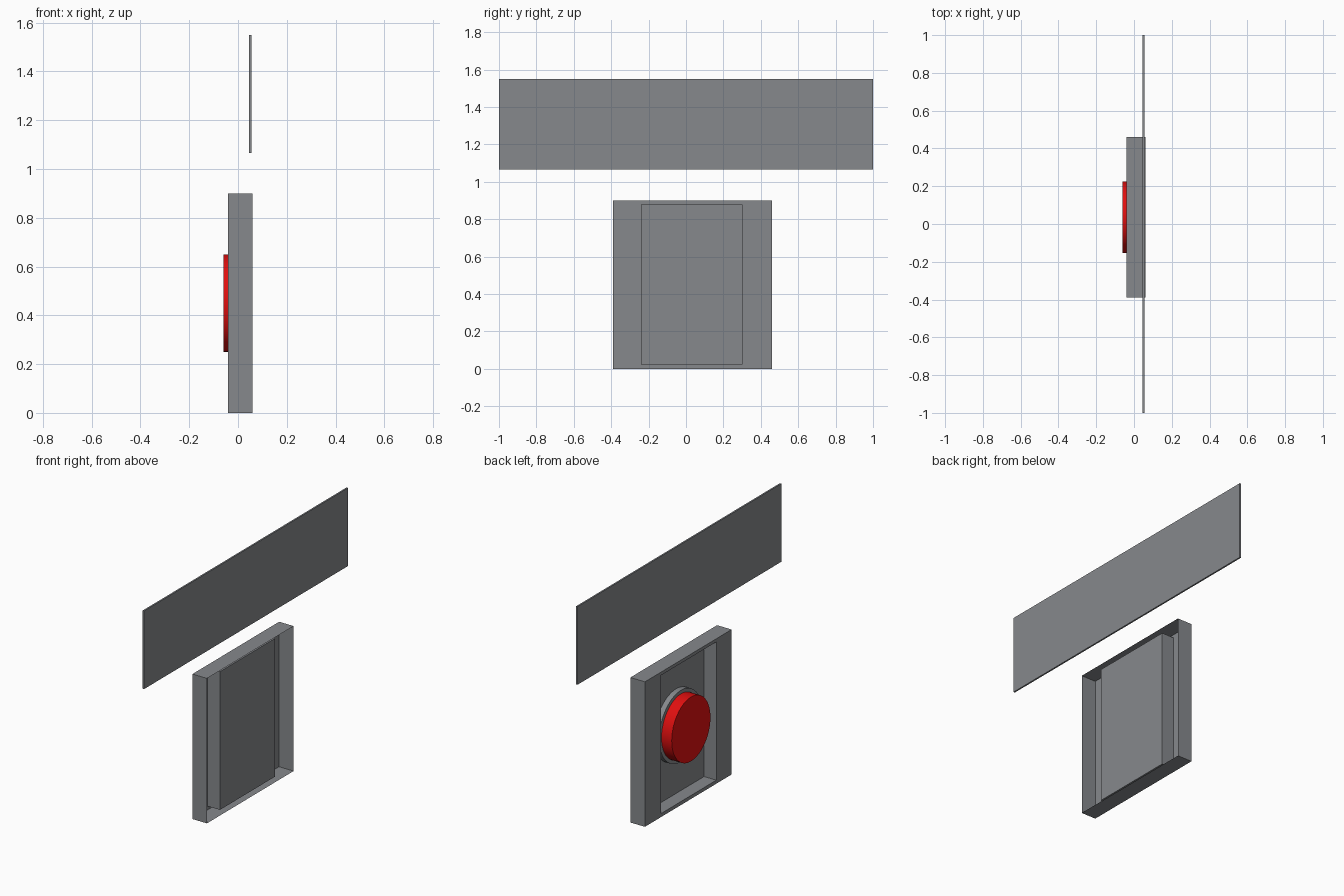
import bpy, bmesh, math
from mathutils import Matrix

if "Cube" in bpy.data.objects:
    bpy.data.objects.remove(bpy.data.objects["Cube"])


def material(name, rgb):
    m = bpy.data.materials.new(name)
    m.diffuse_color = (*rgb, 1)
    m.use_nodes = True
    m.node_tree.nodes["Principled BSDF"].inputs["Base Color"].default_value = m.diffuse_color
    return m


grey = material("steel grey", (0.24, 0.25, 0.265))
red = material("button red", (0.75, 0.005, 0.005))


def finish(name, bm, mat):
    mesh = bpy.data.meshes.new(name)
    bmesh.ops.recalc_face_normals(bm, faces=bm.faces)
    bm.to_mesh(mesh)
    bm.free()
    mesh.materials.append(mat)
    ob = bpy.data.objects.new(name, mesh)
    bpy.context.collection.objects.link(ob)
    return ob


def box(name, x0, x1, y0, y1, z0, z1, mat):
    bm = bmesh.new()
    bmesh.ops.create_cube(bm, size=1)
    for v in bm.verts:
        v.co = ((x0 + x1) / 2 + v.co.x * (x1 - x0),
                (y0 + y1) / 2 + v.co.y * (y1 - y0),
                (z0 + z1) / 2 + v.co.z * (z1 - z0))
    return finish(name, bm, mat)


def disc(name, x0, x1, ry, rz, mat):
    # Cylinder along x, centred on the button
    bm = bmesh.new()
    bmesh.ops.create_cone(bm, cap_ends=True, segments=48, radius1=1, radius2=1,
                          depth=x1 - x0, matrix=Matrix.Rotation(math.pi / 2, 4, 'Y'))
    for v in bm.verts:
        v.co = (v.co.x + (x0 + x1) / 2, 0.036 + v.co.y * ry, 0.45 + v.co.z * rz)
    ob = finish(name, bm, mat)
    bpy.ops.object.select_all(action='DESELECT')
    bpy.context.view_layer.objects.active = ob
    ob.select_set(True)
    bpy.ops.object.shade_smooth_by_angle(angle=math.radians(35))
    return ob


# Wide sign plate above
box("sign_plate", 0.045, 0.055, -1, 1, 1.065, 1.55, grey)

# Housing: open shell, with a pocket pressed in from the -x side
outer = (-0.39, 0.46, 0.0, 0.90)
inner = (-0.24, 0.302, 0.022, 0.88)
bm = bmesh.new()
rings = []
for x, (y0, y1, z0, z1) in ((0.06, outer), (-0.04, outer), (-0.04, inner), (0.044, inner)):
    rings.append([bm.verts.new((x, y, z))
                  for y, z in ((y0, z0), (y1, z0), (y1, z1), (y0, z1))])
for a, b in zip(rings, rings[1:]):
    for i in range(4):
        j = (i + 1) % 4
        bm.faces.new((a[i], a[j], b[j], b[i]))
bm.faces.new(rings[-1])
finish("housing", bm, grey)

# Button and its collar inside the pocket
disc("button_collar", 0.01, 0.0435, 0.212, 0.222, grey)
disc("push_button", -0.06, 0.012, 0.19, 0.20, red)
